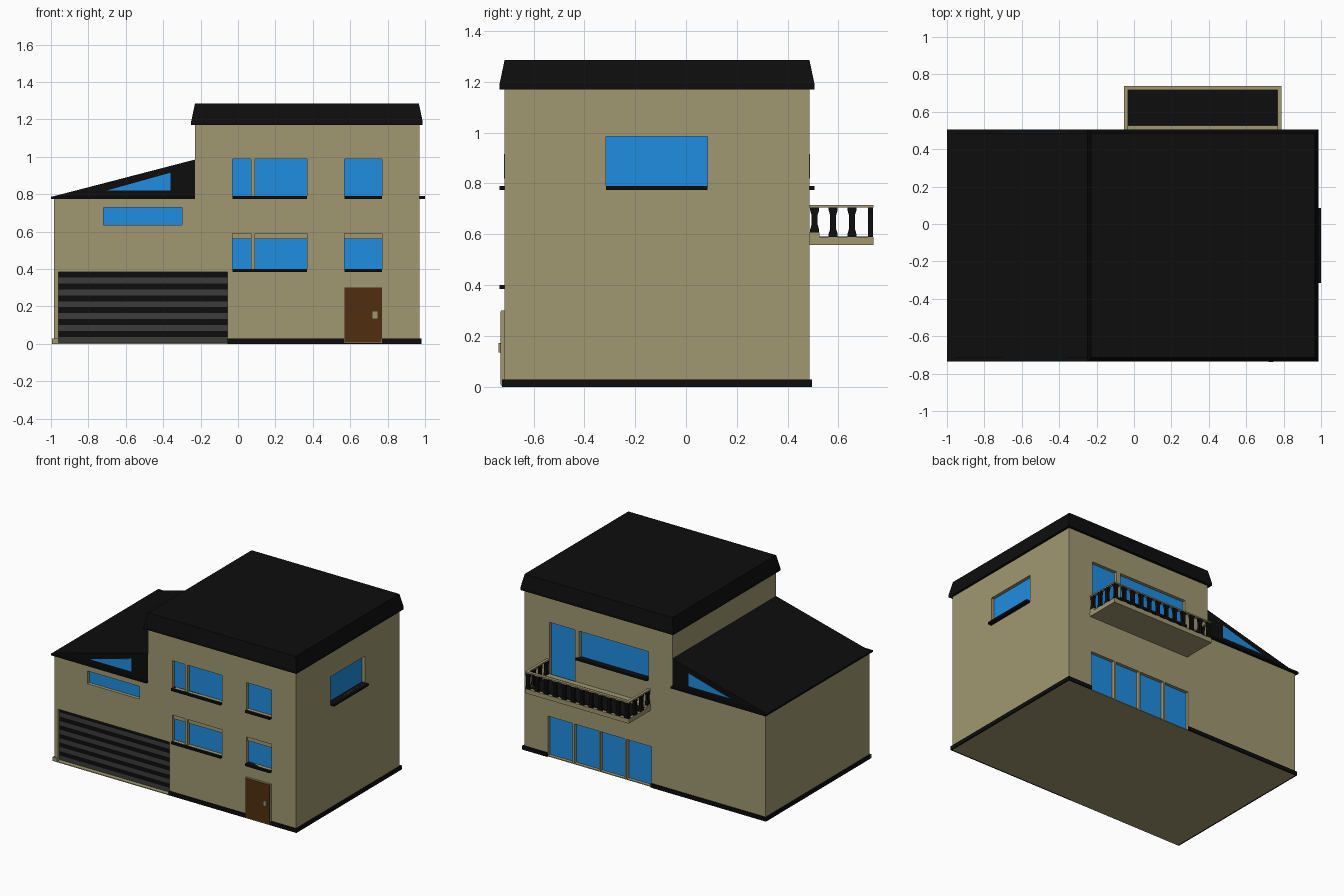
import bpy, bmesh
from mathutils import Matrix, Vector

if "Cube" in bpy.data.objects:
    bpy.data.objects.remove(bpy.data.objects["Cube"])

XL, XM, XR = -0.985, -0.23, 0.97      # left wall, step, right wall
YF, YB = -0.714, 0.486                # front and back walls
EAVE, TOP = 0.775, 1.17


def material(name, rgb):
    m = bpy.data.materials.new(name)
    m.diffuse_color = (*rgb, 1)
    m.use_nodes = True
    m.node_tree.nodes["Principled BSDF"].inputs["Base Color"].default_value = m.diffuse_color
    return m


WALL = material("wall_tan", (0.35, 0.315, 0.165))
BLACK = material("black", (0.004, 0.004, 0.004))
GLASS = material("blue_glass", (0.015, 0.27, 0.75))
BROWN = material("brown_wood", (0.08, 0.028, 0.005))
GREY = material("dark_grey", (0.045, 0.045, 0.045))


def finish(name, bm, mat):
    bmesh.ops.recalc_face_normals(bm, faces=bm.faces)
    me = bpy.data.meshes.new(name)
    bm.to_mesh(me)
    bm.free()
    ob = bpy.data.objects.new(name, me)
    bpy.context.collection.objects.link(ob)
    if mat:
        me.materials.append(mat)
    return ob


def add_box(bm, x0, x1, y0, y1, z0, z1):
    c = Vector((x0 + x1, y0 + y1, z0 + z1)) / 2
    s = Matrix.Diagonal((abs(x1 - x0), abs(y1 - y0), abs(z1 - z0), 1))
    return bmesh.ops.create_cube(bm, size=1, matrix=Matrix.Translation(c) @ s)["verts"]


def boxes(name, mat, *dims):
    bm = bmesh.new()
    for d in dims:
        add_box(bm, *d)
    return finish(name, bm, mat)


def add_prism(bm, pts, a, b, along="y"):
    """Extrude a (u, z) profile from a to b along y or x."""
    place = (lambda u, t, z: (u, t, z)) if along == "y" else (lambda u, t, z: (t, u, z))
    f = bm.faces.new([bm.verts.new(place(u, a, z)) for u, z in pts])
    new = bmesh.ops.extrude_face_region(bm, geom=[f])["geom"]
    move = Vector(place(0, b - a, 0))
    bmesh.ops.translate(bm, vec=move, verts=[v for v in new if isinstance(v, bmesh.types.BMVert)])


def prism(name, mat, pts, a, b):
    bm = bmesh.new()
    add_prism(bm, pts, a, b)
    return finish(name, bm, mat)


def on_wall(side, u0, u1, z0, z1, d0, d1):
    """Box dimensions on a wall; d is the distance outwards."""
    if side == "front":
        return (u0, u1, YF - d1, YF - d0, z0, z1)
    if side == "back":
        return (u0, u1, YB + d0, YB + d1, z0, z1)
    return (XR + d0, XR + d1, u0, u1, z0, z1)


# Openings: name, wall, u0, u1, z0, z1
openings = [
    ("upper_side_light", "front", -0.03, 0.07, 0.79, 0.988),
    ("upper_wide_window", "front", 0.09, 0.37, 0.79, 0.988),
    ("upper_small_window", "front", 0.57, 0.77, 0.79, 0.988),
    ("lower_side_light", "front", -0.03, 0.07, 0.40, 0.59),
    ("lower_wide_window", "front", 0.09, 0.37, 0.40, 0.59),
    ("lower_small_window", "front", 0.57, 0.77, 0.40, 0.59),
    ("strip_window", "front", -0.72, -0.30, 0.635, 0.728),
    ("side_window", "right", -0.315, 0.085, 0.79, 0.985),
    ("balcony_window", "back", -0.035, 0.525, 0.79, 0.985),
    ("balcony_door", "back", 0.557, 0.767, 0.595, 0.985),
]
for i in range(4):
    x = -0.06 + i * 0.2125
    openings.append((f"patio_door_{i + 1}", "back", x, x + 0.2, 0.006, 0.295))
garage = ("front", -0.96, -0.055, 0.006, 0.385)

# Walls with recesses cut out
walls = prism("walls", WALL, [(XL, 0), (XR, 0), (XR, TOP), (XM, TOP), (XM, EAVE), (XL, EAVE)], YF, YB)
cutter = boxes("recess_cutter", None, on_wall(*garage, -0.03, 0.05),
               *[on_wall(*o[1:], -0.03, 0.05) for o in openings])
mod = walls.modifiers.new("recesses", "BOOLEAN")
mod.operation, mod.solver, mod.object = "DIFFERENCE", "EXACT", cutter
cut = bpy.data.meshes.new_from_object(walls.evaluated_get(bpy.context.evaluated_depsgraph_get()))
walls.modifiers.clear()
walls.data = cut
cut.materials.clear()
cut.materials.append(WALL)
bpy.data.objects.remove(cutter)

# Glass panes and the tan blind boxes over the lower front windows
for name, *o in openings:
    boxes(name + "_glass", GLASS, on_wall(*o, -0.03, -0.024))
    if name.startswith("lower"):
        boxes(name + "_blind_box", WALL, on_wall(o[0], o[1], o[2], 0.56, 0.59, -0.03, -0.01))

# Black sills
sills = [on_wall("front", u0, u1, z, z + 0.015, -0.03, 0.02)
         for z in (0.385, 0.775) for u0, u1 in ((-0.03, 0.37), (0.57, 0.77))]
sills.append(on_wall("right", -0.315, 0.085, 0.775, 0.79, -0.03, 0.03))
sills.append(on_wall("back", -0.035, 0.54, 0.775, 0.79, -0.03, 0.02))
boxes("window_sills", BLACK, *sills)

# Garage door slats
h = (0.385 - 0.006) / 12
slats = [on_wall("front", -0.96, -0.055, 0.006 + i * h, 0.006 + (i + 1) * h, -0.03, -0.022) for i in range(12)]
boxes("garage_grey_slats", GREY, *slats[0::2])
boxes("garage_black_slats", BLACK, *slats[1::2])
boxes("garage_threshold", WALL, (-0.995, -0.055, -0.724, YF, 0, 0.006), (-0.995, -0.96, -0.724, YF, 0, 0.028))

# Front door
boxes("front_door_frame", WALL, on_wall("front", 0.57, 0.77, 0.005, 0.3, 0, 0.014))
boxes("front_door_panel", BROWN, on_wall("front", 0.573, 0.767, 0.008, 0.297, 0.013, 0.016))
boxes("front_door_handle", WALL, on_wall("front", 0.72, 0.745, 0.135, 0.172, 0.015, 0.024))

# Plinth around the base, open at the garage and patio doors
boxes("plinth", BLACK,
      (-0.055, 0.98, -0.724, YF, 0, 0.028), (XR, 0.98, YF, YB, 0, 0.028),
      (-0.995, XL, YF, YB, 0, 0.028),
      (-0.995, -0.06, YB, 0.496, 0, 0.028), (0.778, 0.98, YB, 0.496, 0, 0.028))

# Main roof: short lip, then sides leaning inwards
bm = bmesh.new()
add_box(bm, -0.25, 0.987, -0.734, 0.506, TOP, 1.19)
crown = add_box(bm, -0.25, 0.987, -0.734, 0.506, 1.19, 1.285)
for v in crown:
    if v.co.z > 1.25:
        v.co.x += 0.02 if v.co.x < 0 else -0.02
        v.co.y += 0.02 if v.co.y < 0 else -0.02
finish("main_roof", bm, BLACK)

# Lean-to roof: eave slab plus sloping wedge
boxes("lean_to_eave", BLACK, (-1.0, XM, -0.734, 0.506, EAVE, 0.788))
prism("lean_to_roof", BLACK, [(-1.0, 0.785), (XM, 0.785), (XM, 0.985)], YF, YB)
gable = [(-0.70, 0.82), (-0.36, 0.82), (-0.36, 0.915)]
prism("front_gable_window", GLASS, gable, YF - 0.002, YF + 0.01)
prism("back_gable_window", GLASS, gable, YB - 0.01, YB + 0.002)

# Balcony slab, floor, curb and hand rail
X0, X1, Y1 = -0.053, 0.788, 0.738
boxes("balcony_slab", WALL, (X0, X1, YB, Y1, 0.558, 0.59))
boxes("balcony_floor", BLACK, (X0 + 0.02, X1 - 0.02, YB, Y1 - 0.022, 0.589, 0.592))
boxes("balcony_curb", WALL, (X0, X1, YB, 0.526, 0.589, 0.608))
boxes("balcony_rail", WALL, (X0, X1, Y1 - 0.022, Y1, 0.706, 0.715),
      (X0, X0 + 0.02, YB, Y1 - 0.022, 0.706, 0.715), (X1 - 0.02, X1, YB, Y1 - 0.022, 0.706, 0.715))


# Flat waisted balusters
def baluster(bm, u, a, b, along, z0=0.59):
    half = [(0.018, z0), (0.018, z0 + 0.01), (0.012, z0 + 0.03), (0.012, 0.676), (0.018, 0.696), (0.018, 0.707)]
    pts = [(u + w, z) for w, z in half] + [(u - w, z) for w, z in reversed(half)]
    add_prism(bm, pts, a, b, along)


bm = bmesh.new()
for i in range(12):
    baluster(bm, X0 + 0.02 + i * (X1 - X0 - 0.04) / 11, Y1 - 0.021, Y1 - 0.002, "y")
for x in (X0 + 0.001, X1 - 0.02):
    for y, z0 in ((0.506, 0.608), (0.579, 0.59), (0.653, 0.59)):
        baluster(bm, y, x, x + 0.019, "x", z0)
finish("balcony_balusters", bm, BLACK)
